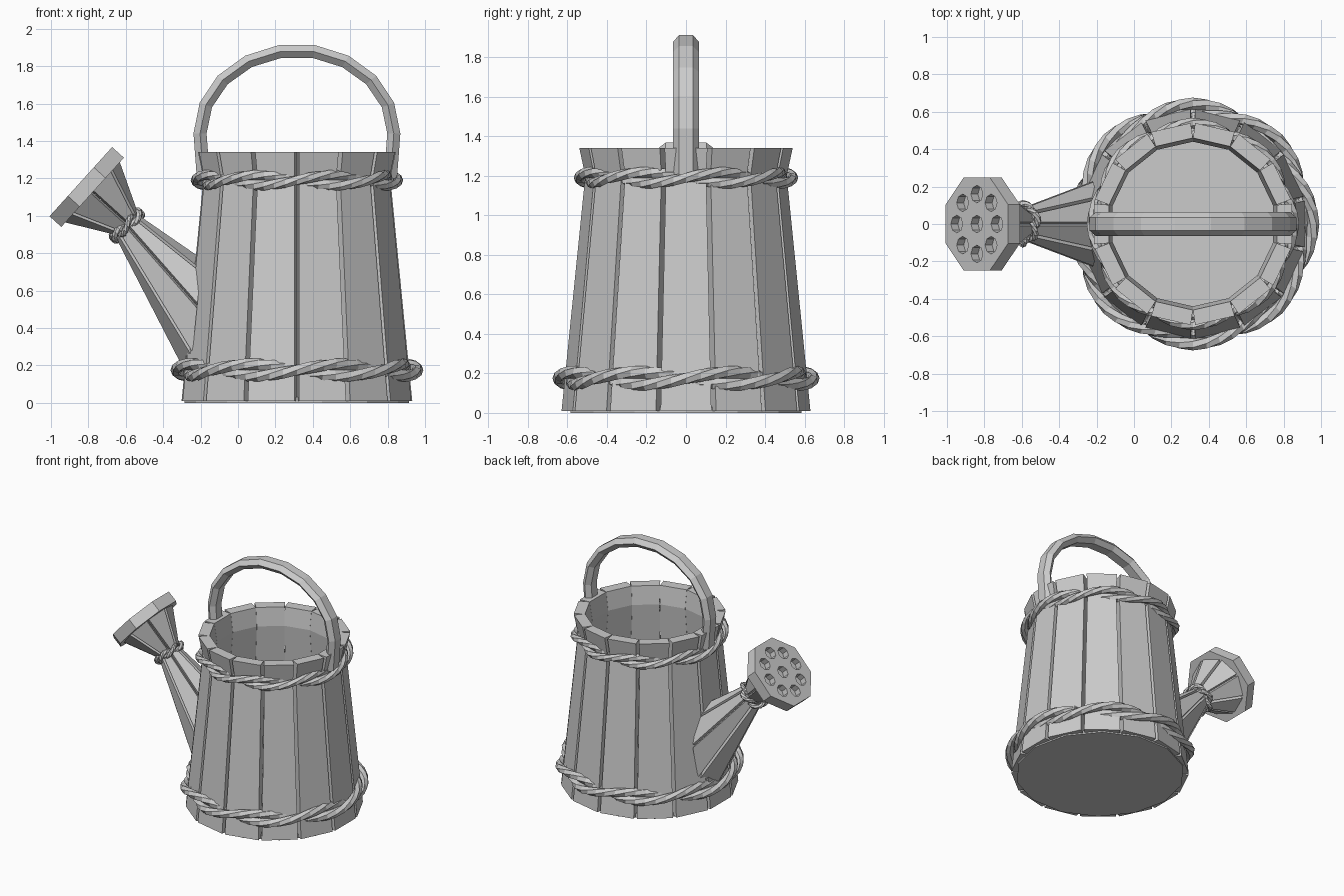
import bpy, bmesh
from math import sin, cos, pi, tau
from mathutils import Vector, Matrix

cube = bpy.data.objects.get("Cube")
if cube:
    bpy.data.objects.remove(cube)

grey = bpy.data.materials.new("weathered_grey")
GREY = (0.6, 0.6, 0.6, 1)
grey.use_nodes = True
grey.diffuse_color = GREY
grey.node_tree.nodes["Principled BSDF"].inputs["Base Color"].default_value = GREY


def finish(name, bm, matrix=None):
    bmesh.ops.recalc_face_normals(bm, faces=bm.faces)
    mesh = bpy.data.meshes.new(name)
    bm.to_mesh(mesh)
    bm.free()
    mesh.materials.append(grey)
    if matrix:
        mesh.transform(matrix)
    obj = bpy.data.objects.new(name, mesh)
    bpy.context.collection.objects.link(obj)
    return obj


def loft(bm, rings, closed=False):
    """Skin a list of equal point rings, capping the ends of open ones."""
    rows = [[bm.verts.new(p) for p in ring] for ring in rings]
    n = len(rows[0])
    for a, b in zip(rows, rows[1:] + rows[:1] if closed else rows[1:]):
        for i in range(n):
            bm.faces.new((a[i], a[(i + 1) % n], b[(i + 1) % n], b[i]))
    if not closed:
        bm.faces.new(rows[0])
        bm.faces.new(rows[-1])


def staves(bm, count, profile, gap):
    """Ring of wedge-gapped boards; profile rows are (z, outer, inner)."""
    half = pi / count
    for k in range(count):
        mid = k * tau / count
        rings = []
        for z, outer, inner in profile:
            ho, hi = half - gap / outer, half - 0.001
            corners = ((outer, -ho), (outer, ho), (inner, hi), (inner, -hi))
            rings.append([(r * cos(mid + a), r * sin(mid + a), z) for r, a in corners])
        loft(bm, rings)


def rope_ring(name, matrix, radius, strand, turns, steps):
    """Two strands twisted round each other along a circle."""
    bm = bmesh.new()
    for s in range(2):
        rings = []
        for k in range(steps):
            a = k * tau / steps
            twist = turns * a + s * pi
            ring = []
            for j in range(6):
                b = twist + j * tau / 6
                r = radius + strand * (cos(twist) + cos(b))
                ring.append((r * cos(a), r * sin(a), strand * (sin(twist) + sin(b))))
            rings.append(ring)
        loft(bm, rings, closed=True)
    return finish(name, bm, matrix)


def aimed(point, direction):
    turn = Vector(direction).to_track_quat('Z', 'Y').to_matrix().to_4x4()
    return Matrix.Translation(point) @ turn


CX = 0.315
body = Matrix.Translation((CX, 0, 0))

# Bucket boards, flaring above the upper rope
bm = bmesh.new()
staves(bm, 14, [(0.01, 0.63, 0.56), (1.2, 0.51, 0.44), (1.34, 0.54, 0.46)], 0.012)
finish("bucket_staves", bm, body)

# Bucket floor
bm = bmesh.new()
bmesh.ops.create_cone(bm, cap_ends=True, segments=14, radius1=0.6, radius2=0.6, depth=0.03)
finish("bucket_floor", bm, body @ Matrix.Translation((0, 0, 0.015)) @ Matrix.Rotation(pi / 14, 4, 'Z'))

# Rope hoops
rope_ring("lower_rope", Matrix.Translation((CX, 0, 0.175)), 0.612, 0.032, 4, 56)
rope_ring("upper_rope", Matrix.Translation((CX, 0, 1.19)), 0.512, 0.028, 4, 56)

# Arched handle with a six-sided section
section = [(0.035, -0.035), (0.035, 0.035), (0, 0.065), (-0.035, 0.035), (-0.035, -0.035), (0, -0.065)]
bm = bmesh.new()
rings = [[(side * (0.5 + u), v, 1.2) for u, v in section] for side in (1,)]
for k in range(10):
    a = k * pi / 9
    rings.append([((0.518 + u) * cos(a), v, 1.44 + (0.445 + u) * sin(a)) for u, v in section])
rings.append([(-0.5 - u, v, 1.2) for u, v in section])
loft(bm, rings)
finish("handle", bm, body)

# Spout boards, trimmed inside the bucket wall
NECK = Vector((-0.594, 0, 0.947))
down = Vector((0.66, 0, -0.75))
bm = bmesh.new()
staves(bm, 8, [(-0.02, 0.08, 0.05), (0.8, 0.285, 0.25)], 0.01)
bm.transform(aimed(NECK, down) @ Matrix.Rotation(pi / 8, 4, 'Z'))
bmesh.ops.bisect_plane(bm, geom=bm.verts[:] + bm.edges[:] + bm.faces[:], plane_co=(-0.22, 0, 0.5),
                       plane_no=(1, 0, -0.1), clear_outer=True)
bmesh.ops.holes_fill(bm, edges=[e for e in bm.edges if e.is_boundary])
finish("spout_staves", bm)

# Flared boards behind the sprinkler head
out = Vector((-0.74, 0, 0.67))
FACE = Vector((-0.84, 0, 1.182))
to_face = aimed(FACE, out)
bm = bmesh.new()
staves(bm, 8, [(-0.36, 0.07, 0.04), (-0.07, 0.225, 0.19)], 0.01)
finish("head_staves", bm, to_face @ Matrix.Rotation(pi / 8, 4, 'Z'))
rope_ring("neck_rope", aimed(NECK, (-0.7, 0, 0.71)), 0.092, 0.018, 3, 30)

# Sprinkler plate with drilled holes
bm = bmesh.new()
bmesh.ops.create_cone(bm, cap_ends=True, segments=8, radius1=0.27, radius2=0.27, depth=0.085)
spin = Matrix.Rotation(pi / 8, 4, 'Z')
plate = finish("sprinkler_plate", bm, to_face @ Matrix.Translation((0, 0, -0.042)) @ spin)
bm = bmesh.new()
spots = [(0, 0)] + [(0.16 * cos(k * pi / 4), 0.16 * sin(k * pi / 4)) for k in range(8)]
for x, y in spots:
    bmesh.ops.create_cone(bm, cap_ends=True, segments=8, radius1=0.047, radius2=0.047, depth=0.1,
                          matrix=Matrix.Translation((x, y, 0)))
drill = finish("hole_cutter", bm, to_face)
drill.hide_render = True
cut = plate.modifiers.new("holes", 'BOOLEAN')
cut.operation = 'DIFFERENCE'
cut.solver = 'EXACT'
cut.object = drill
bpy.context.view_layer.objects.active = plate
bpy.ops.object.modifier_apply(modifier=cut.name)
bpy.data.objects.remove(drill)
